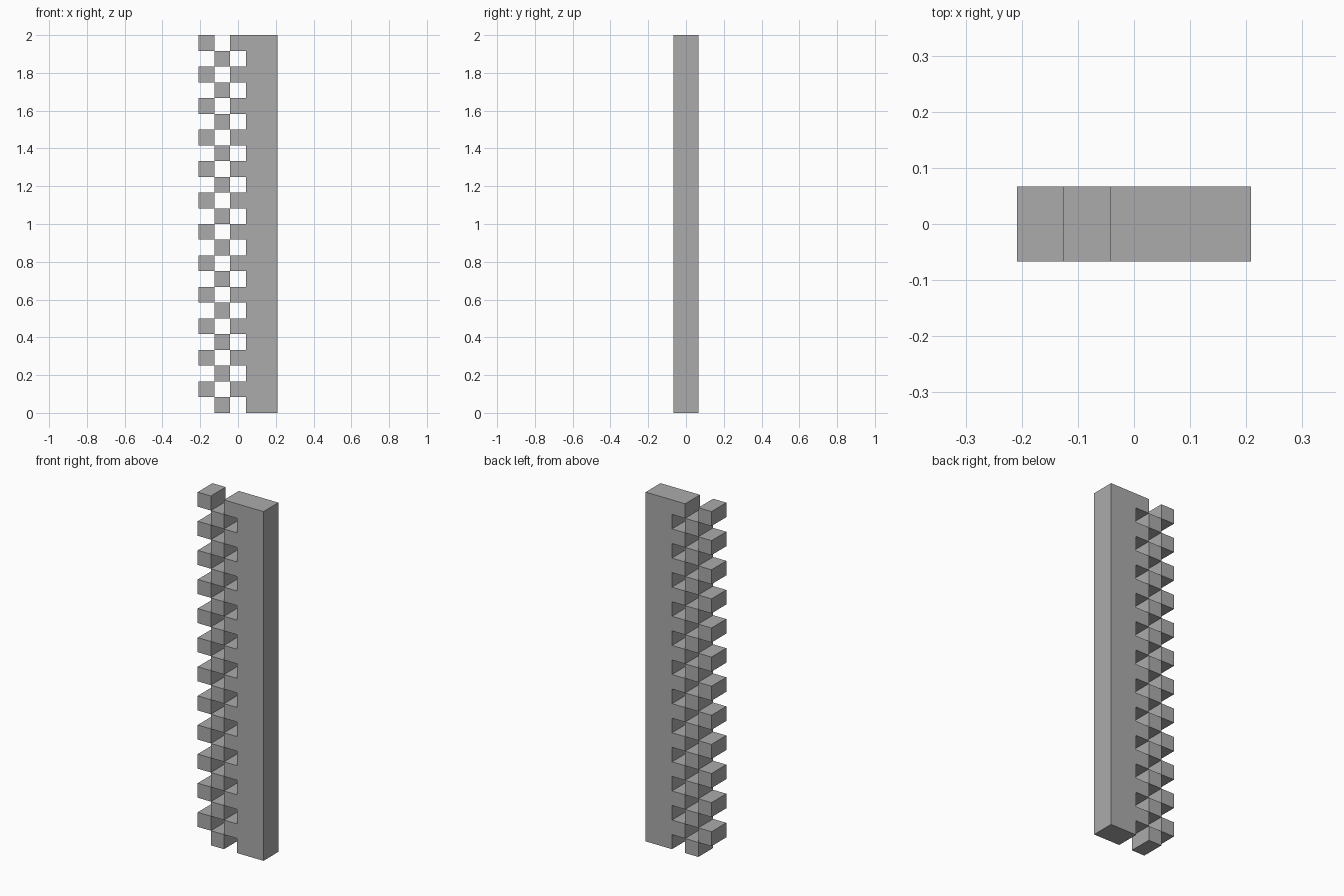
import bpy
import bmesh

if "Cube" in bpy.data.objects:
    bpy.data.objects.remove(bpy.data.objects["Cube"], do_unlink=True)

CELL = 2 / 24          # side of one checker square
PAIRS = 12             # number of repeats up the height
HALF_DEPTH = 0.067
LEFT = -2.5 * CELL     # outer edge of the checkered side

grey = bpy.data.materials.new("grey")
grey.use_nodes = True
colour = (0.41, 0.41, 0.41, 1)
grey.diffuse_color = colour
grey.node_tree.nodes["Principled BSDF"].inputs["Base Color"].default_value = colour


def extruded(name, profile):
    """Extrude a closed x-z outline through the full depth."""
    bm = bmesh.new()
    face = bm.faces.new([bm.verts.new((x, -HALF_DEPTH, z)) for x, z in profile])
    result = bmesh.ops.extrude_face_region(bm, geom=[face])
    verts = [g for g in result["geom"] if isinstance(g, bmesh.types.BMVert)]
    bmesh.ops.translate(bm, verts=verts, vec=(0, 2 * HALF_DEPTH, 0))
    bmesh.ops.recalc_face_normals(bm, faces=bm.faces)
    mesh = bpy.data.meshes.new(name)
    bm.to_mesh(mesh)
    bm.free()
    mesh.materials.append(grey)
    obj = bpy.data.objects.new(name, mesh)
    bpy.context.collection.objects.link(obj)
    return obj


def block_column(name, column, first_row):
    """Column of square blocks, one on every second row."""
    x, z = LEFT + column * CELL, first_row * CELL
    obj = extruded(name, [(x, z), (x + CELL, z), (x + CELL, z + CELL), (x, z + CELL)])
    array = obj.modifiers.new("repeat", "ARRAY")
    array.count = PAIRS
    array.use_relative_offset = False
    array.use_constant_offset = True
    array.constant_offset_displace = (0, 0, 2 * CELL)


# Solid panel with a toothed edge
tooth_x, root_x = LEFT + 2 * CELL, LEFT + 3 * CELL
outline = [(-LEFT, 2), (-LEFT, 0)]
for i in range(PAIRS):
    z = 2 * i * CELL
    outline += [(root_x, z), (root_x, z + CELL),
                (tooth_x, z + CELL), (tooth_x, z + 2 * CELL)]
    if i < PAIRS - 1:
        outline.append((root_x, z + 2 * CELL))
# Drop the repeated root corners shared by neighbouring teeth
outline = list(dict.fromkeys((round(x, 5), round(z, 5)) for x, z in outline))
extruded("toothed_panel", outline)

# Alternating blocks beside the teeth
block_column("inner_blocks", 1, 0)
block_column("outer_blocks", 0, 1)
